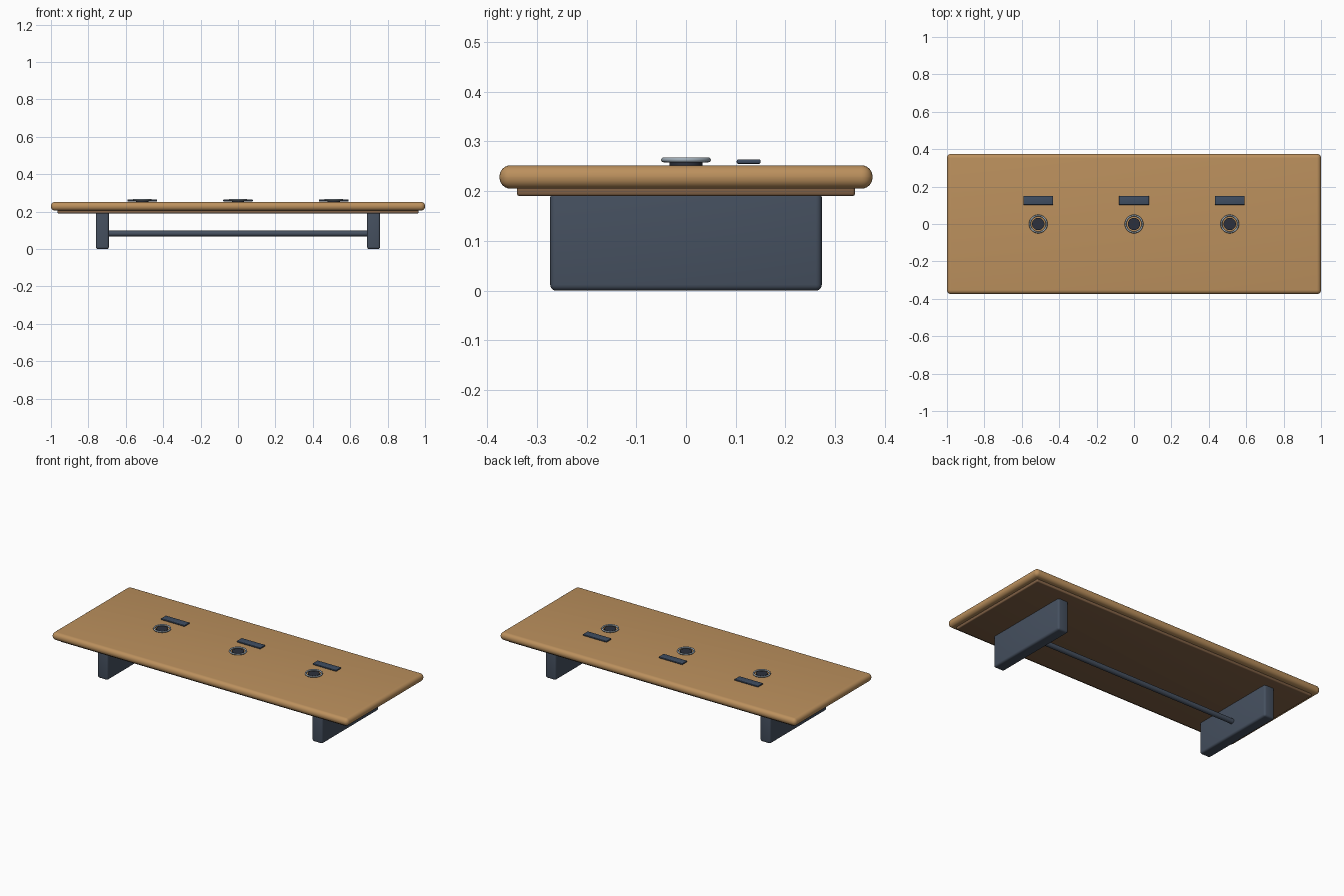
import bpy, math

if "Cube" in bpy.data.objects:
    bpy.data.objects.remove(bpy.data.objects["Cube"])


def material(name, rgb):
    m = bpy.data.materials.new(name)
    m.diffuse_color = (*rgb, 1)
    m.use_nodes = True
    m.node_tree.nodes["Principled BSDF"].inputs["Base Color"].default_value = m.diffuse_color
    return m


wood = material("wood", (0.50, 0.28, 0.11))
dark_wood = material("dark_wood", (0.22, 0.12, 0.06))
slate = material("slate", (0.06, 0.08, 0.115))
blue_slate = material("blue_slate", (0.05, 0.075, 0.12))
charcoal = material("charcoal", (0.025, 0.03, 0.045))
steel = material("steel", (0.35, 0.42, 0.48))


def finish(name, mat):
    ob = bpy.context.object
    ob.name = name
    ob.data.materials.append(mat)
    bpy.ops.object.shade_smooth_by_angle(angle=math.radians(35))
    return ob


def box(name, lo, hi, mat, bevel, segments=4):
    # rounded box given by its two opposite corners
    bpy.ops.mesh.primitive_cube_add(size=1, location=[(a + b) / 2 for a, b in zip(lo, hi)])
    bpy.context.object.scale = [b - a for a, b in zip(lo, hi)]
    bpy.ops.object.transform_apply(location=False, rotation=False, scale=True)
    mod = bpy.context.object.modifiers.new("bevel", 'BEVEL')
    mod.width = bevel
    mod.segments = segments
    bpy.ops.object.modifier_apply(modifier=mod.name)
    return finish(name, mat)


def cylinder(name, radius, depth, loc, mat, rot=(0, 0, 0)):
    bpy.ops.mesh.primitive_cylinder_add(vertices=32, radius=radius, depth=depth,
                                        location=loc, rotation=rot)
    return finish(name, mat)


# Top board with fully rounded edge, and the panel below it
box("table_top", (-1, -0.375, 0.205), (1, 0.375, 0.252), wood, 0.0225, 6)
box("under_panel", (-0.965, -0.34, 0.19), (0.965, 0.34, 0.212), dark_wood, 0.006)

# Slab legs and the rod joining them
for side, s in (("left", -1), ("right", 1)):
    box(side + "_leg", (s * 0.725 - 0.035, -0.273, 0), (s * 0.725 + 0.035, 0.273, 0.2),
        slate, 0.012)
cylinder("stretcher_rod", 0.015, 1.40, (0, 0, 0.083), slate, (0, math.pi / 2, 0))

# Three stations: disc, surrounding ring and a small plate behind
for i, x in enumerate((-0.512, 0, 0.512), 1):
    cylinder(f"disc_{i}", 0.033, 0.014, (x, 0, 0.256), charcoal)
    bpy.ops.mesh.primitive_torus_add(location=(x, 0, 0.263), major_radius=0.045,
                                     minor_radius=0.005, major_segments=40, minor_segments=12)
    finish(f"ring_{i}", steel)
    box(f"plate_{i}", (x - 0.08, 0.102, 0.255), (x + 0.08, 0.15, 0.264), blue_slate, 0.003, 3)
